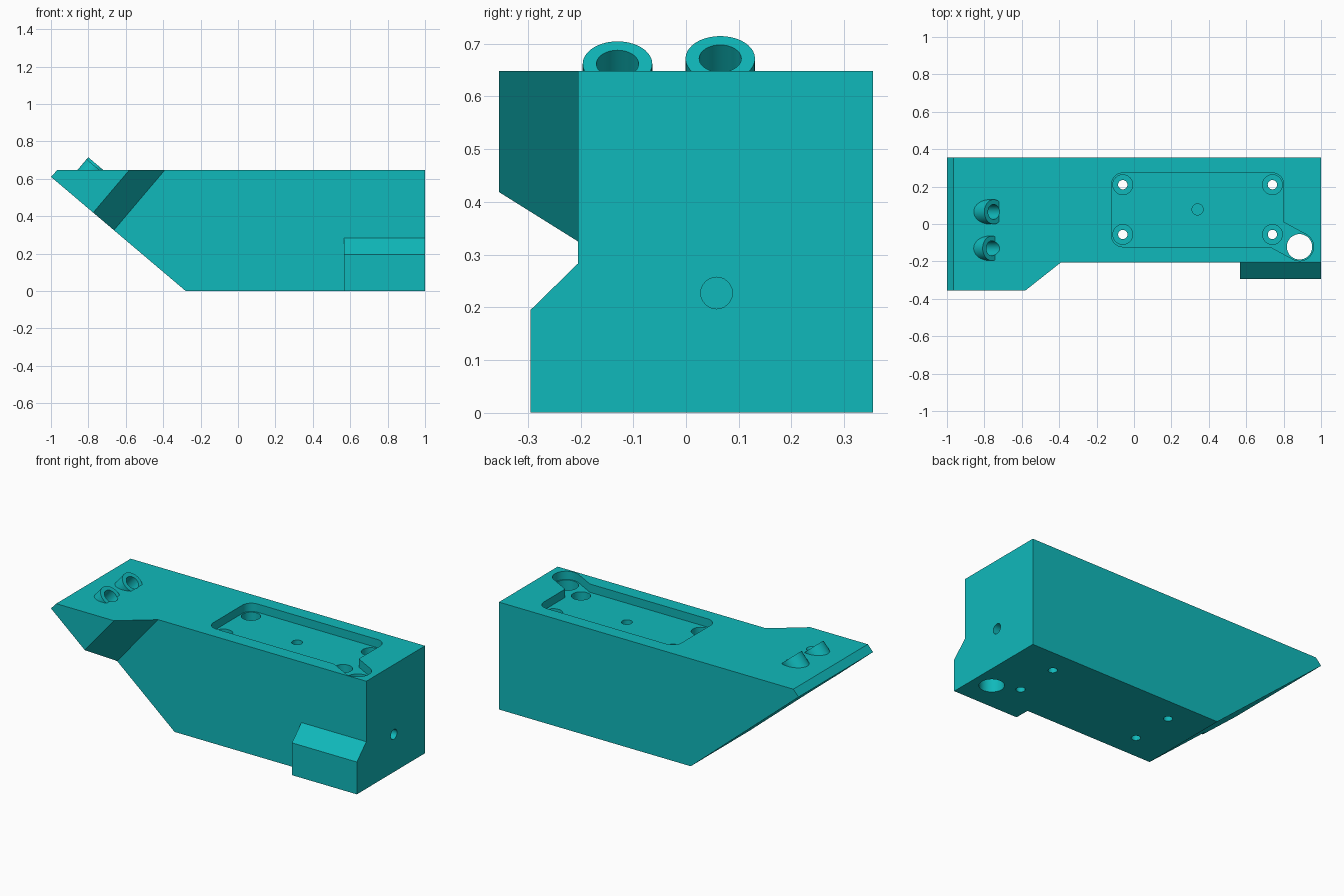
import bpy, math
from mathutils import Vector

if "Cube" in bpy.data.objects:
    bpy.data.objects.remove(bpy.data.objects["Cube"])

teal = bpy.data.materials.new("teal")
teal.diffuse_color = (0.005, 0.485, 0.497, 1)
teal.use_nodes = True
teal.node_tree.nodes["Principled BSDF"].inputs["Base Color"].default_value = teal.diffuse_color
TOP = 0.648
AXIS = Vector((0.646, 0, 0.763)).normalized()   # square to the sloped underside


def loft(name, a, b):
    """Solid between two matching loops of 3D points."""
    n = len(a)
    faces = [tuple(range(n)), tuple(range(2 * n - 1, n - 1, -1))]
    faces += [(i, i + n, (i + 1) % n + n, (i + 1) % n) for i in range(n)]
    me = bpy.data.meshes.new(name)
    me.from_pydata([tuple(p) for p in list(a) + list(b)], [], faces)
    ob = bpy.data.objects.new(name, me)
    bpy.context.collection.objects.link(ob)
    me.materials.append(teal)
    bpy.context.view_layer.objects.active = ob
    for o in bpy.context.selected_objects:
        o.select_set(False)
    ob.select_set(True)
    bpy.ops.object.mode_set(mode='EDIT')
    bpy.ops.mesh.select_all(action='SELECT')
    bpy.ops.mesh.normals_make_consistent(inside=False)
    bpy.ops.object.mode_set(mode='OBJECT')
    return ob


def rod(name, start, direction, length, r, n=40):
    d = Vector(direction).normalized()
    u = Vector((0, 1, 0))
    v = d.cross(u)
    s = Vector(start)
    ring = [s + r * (math.cos(t) * u + math.sin(t) * v)
            for t in (2 * math.pi * i / n for i in range(n))]
    return loft(name, ring, [p + d * length for p in ring])


def combine(part, operation):
    """Apply a boolean to the body and remove the helper."""
    part.hide_render = True
    m = body.modifiers.new("bool", 'BOOLEAN')
    m.operation, m.object, m.solver = operation, part, 'EXACT'
    bpy.context.view_layer.objects.active = body
    bpy.ops.object.modifier_apply(modifier=m.name)
    bpy.data.objects.remove(part, do_unlink=True)


def arc(cx, cy, r, a0, a1, n=10):
    return [(cx + r * math.cos(math.radians(a0 + (a1 - a0) * i / n)),
             cy + r * math.sin(math.radians(a0 + (a1 - a0) * i / n))) for i in range(n + 1)]


def pocket(outline, depth):
    combine(loft("pocket_cutter", [(x, y, TOP - depth) for x, y in outline],
                 [(x, y, TOP + 0.1) for x, y in outline]), 'DIFFERENCE')


# Main block with sloped underside
side = [(-1, 0.61), (-0.965, TOP), (1, TOP), (1, 0), (-0.28, 0)]
body = loft("mount_block", [(x, -0.355, z) for x, z in side], [(x, 0.355, z) for x, z in side])

# Slanted relief that leaves the wide nose
p = Vector((-0.39, 0, TOP))
hi, lo = p + AXIS * 0.3, p - AXIS * 1.2
cut = [(hi.x, hi.z), (lo.x, lo.z), (1.8, -0.8), (1.8, 1.2)]
combine(loft("relief_cutter", [(x, -0.205, z) for x, z in cut],
             [(x - 0.38, -0.505, z) for x, z in cut]), 'DIFFERENCE')

# Side foot with chamfered top
foot = [(-0.295, 0), (-0.295, 0.195), (-0.205, 0.283), (-0.1, 0.283), (-0.1, 0)]
combine(loft("side_foot", [(0.567, y, z) for y, z in foot], [(1, y, z) for y, z in foot]), 'UNION')

# Tilted tube sockets
for y, x, z in ((-0.13, -0.759, 0.662), (0.065, -0.75, 0.672)):
    end = Vector((x, y, z))
    combine(rod("socket", end, -AXIS, 0.15, 0.066), 'UNION')
    combine(rod("socket_bore", end + AXIS * 0.05, -AXIS, 0.19, 0.04), 'DIFFERENCE')

# Rounded top pocket and its slanted arm
r = 0.06
pocket(arc(0.74, 0.213, r, 0, 90) + arc(-0.06, 0.213, r, 90, 180)
       + arc(-0.06, -0.062, r, 180, 270) + arc(0.74, -0.062, r, 270, 360), 0.05)
pocket(arc(0.885, -0.122, 0.075, -118, 62, 20) + arc(0.70, -0.022, 0.075, 62, 242, 20), 0.05)

# Counterbored screw holes
for x in (-0.06, 0.74):
    for y in (-0.056, 0.21):
        combine(rod("counterbore", (x, y, 0.45), (0, 0, 1), 0.4, 0.053), 'DIFFERENCE')
        combine(rod("screw_hole", (x, y, -0.1), (0, 0, 1), 1, 0.025, 24), 'DIFFERENCE')

# Corner through hole, centre hole and end hole
combine(rod("corner_hole", (0.885, -0.122, -0.1), (0, 0, 1), 1, 0.068), 'DIFFERENCE')
combine(rod("centre_hole", (0.34, 0.078, 0.4), (0, 0, 1), 0.4, 0.03, 24), 'DIFFERENCE')
combine(rod("end_hole", (0.75, 0.058, 0.227), (1, 0, 0), 0.4, 0.03, 24), 'DIFFERENCE')

for o in bpy.context.selected_objects:
    o.select_set(False)
body.select_set(True)
bpy.context.view_layer.objects.active = body
bpy.ops.object.shade_smooth_by_angle(angle=math.radians(30))
